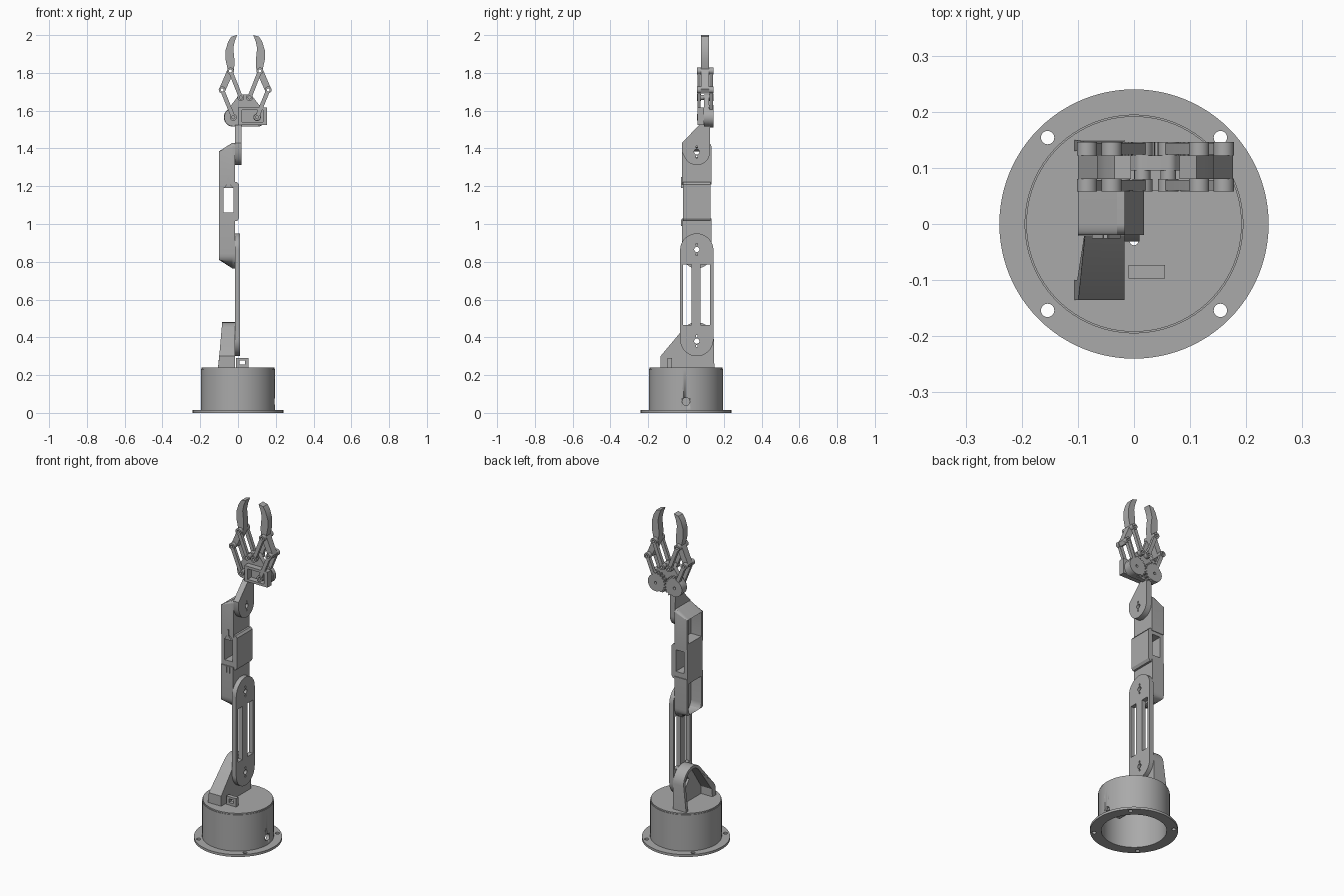
import bpy, bmesh
from math import sin, cos, pi, radians
from mathutils import Vector
from mathutils.geometry import convex_hull_2d

cube = bpy.data.objects.get("Cube")
if cube:
    bpy.data.objects.remove(cube)

grey = bpy.data.materials.new("plain grey")
grey.use_nodes = True
COLOUR = (0.4, 0.4, 0.4, 1)
grey.diffuse_color = COLOUR
grey.node_tree.nodes["Principled BSDF"].inputs["Base Color"].default_value = COLOUR


# Outline helpers
def circle(u, v, r, n=32):
    return [(u + r * cos(2 * pi * i / n), v + r * sin(2 * pi * i / n)) for i in range(n)]


def rect(u0, u1, v0, v1):
    return [(u0, v0), (u1, v0), (u1, v1), (u0, v1)]


def hull(*groups):
    pts = [Vector(p) for g in groups for p in g]
    return [tuple(pts[i]) for i in convex_hull_2d(pts)]


def mirrored(pts, centre):
    return [(2 * centre - u, v) for u, v in pts]


AXES = {"x": lambda u, v, w: (w, u, v),
        "y": lambda u, v, w: (u, w, v),
        "z": lambda u, v, w: (u, v, w)}


def prism(name, axis, lo, hi, outline, holes=(), adjust=None):
    """Extrude a flat outline with holes between lo and hi along an axis."""
    curve = bpy.data.curves.new(name, "CURVE")
    curve.dimensions = "2D"
    curve.fill_mode = "BOTH"
    curve.extrude = (hi - lo) / 2
    for pts in [outline, *holes]:
        spline = curve.splines.new("POLY")
        spline.points.add(len(pts) - 1)
        for point, (u, v) in zip(spline.points, pts):
            point.co = (u, v, 0, 1)
        spline.use_cyclic_u = True
    helper = bpy.data.objects.new("helper", curve)
    mesh = bpy.data.meshes.new_from_object(helper)
    bpy.data.objects.remove(helper)
    bpy.data.curves.remove(curve)
    bm = bmesh.new()
    bm.from_mesh(mesh)
    for vert in bm.verts:
        u, v, w = vert.co
        vert.co = AXES[axis](u, v, w + (lo + hi) / 2)
        if adjust:
            adjust(vert.co)
    bmesh.ops.remove_doubles(bm, verts=bm.verts, dist=1e-5)
    bmesh.ops.recalc_face_normals(bm, faces=bm.faces)
    bm.to_mesh(mesh)
    bm.free()
    mesh.name = name
    mesh.materials.clear()
    mesh.materials.append(grey)
    mesh.shade_smooth()
    mesh.set_sharp_from_angle(angle=radians(30))
    obj = bpy.data.objects.new(name, mesh)
    bpy.context.collection.objects.link(obj)
    return obj


def screw_holes(v):
    """Hub hole with a small slot above and below it."""
    return [circle(MID, v, 0.014, 16),
            rect(MID - 0.004, MID + 0.004, v + 0.02, v + 0.032),
            rect(MID - 0.004, MID + 0.004, v - 0.032, v - 0.02)]


MID = 0.057      # joint axis in y
FACE = -0.017    # mating plane between the arm segments

# Hollow base with a bolted flange, lid and cable hole
bolts = [circle(sx * 0.154, sy * 0.154, 0.012, 16) for sx in (-1, 1) for sy in (-1, 1)]
prism("base_flange", "z", 0, 0.014, circle(0, 0, 0.24, 96), [circle(0, 0, 0.178, 96)] + bolts)
wall = prism("base_wall", "z", 0.014, 0.232, circle(0, 0, 0.195, 96), [circle(0, 0, 0.178, 96)])
cutter = prism("cable_hole_cutter", "x", 0.1, 0.25, circle(0, 0.06, 0.02, 24))
cutter.hide_render = True
cutter.hide_set(True)
cut = wall.modifiers.new("cable_hole", "BOOLEAN")
cut.object = cutter
prism("base_lid", "z", 0.228, 0.24, circle(0, 0, 0.192, 96), [circle(0, -0.03, 0.008, 16)])
prism("base_motor_holder", "z", 0.12, 0.23, rect(0.01, 0.12, -0.11, -0.01))
prism("cable_guide", "y", -0.097, -0.073, rect(-0.01, 0.055, 0.238, 0.29),
      [rect(0.008, 0.038, 0.255, 0.277)])


# Shoulder bracket: arched shell, open on one side, flared at the foot
def flare(co):
    if co.x < -0.06:
        co.x -= 0.02 * min(1, max(0, (0.4 - co.z) / 0.15))


arch = hull(circle(MID, 0.39, 0.09), [(-0.135, 0.238), (-0.135, 0.3), (0.15, 0.238)])
arch_inner = hull(circle(MID, 0.39, 0.072), [(-0.1, 0.24), (-0.1, 0.285), (0.13, 0.24)])
prism("shoulder_shell", "x", -0.086, -0.03, arch, [arch_inner], flare)
prism("shoulder_plate", "x", -0.03, FACE, arch,
      [[(MID - 0.045, 0.37), (MID - 0.01, 0.33), (MID + 0.045, 0.39), (MID + 0.01, 0.43)]])

# Lower arm: flat link with two long slots
prism("lower_arm", "x", FACE, 0.01,
      hull(circle(MID, 0.388, 0.088, 64), circle(MID, 0.862, 0.088, 64)),
      [rect(-0.015, 0.028, 0.465, 0.785), rect(0.078, 0.128, 0.465, 0.785)]
      + screw_holes(0.38) + screw_holes(0.865))


# Forearm: two motor cups joined by a square tube
def chamfer(co):
    if co.x < -0.09:
        co.z = min(1.385, max(0.81, co.z))


for part, corners, inner in (
        ("elbow_cup",
         hull(circle(MID, 0.843, 0.078), rect(-0.021, 0.135, 1.0, 1.03)),
         hull(circle(MID, 0.843, 0.06), rect(-0.003, 0.117, 0.95, 1.0))),
        ("wrist_cup",
         hull(circle(0, 1.41, 0.02), circle(0.114, 1.41, 0.02), rect(-0.02, 0.134, 1.21, 1.23)),
         hull(circle(0.012, 1.392, 0.015), circle(0.102, 1.392, 0.015),
              rect(-0.003, 0.117, 1.24, 1.25)))):
    prism(part + "_wall", "x", -0.1, -0.03, corners, [inner], chamfer)
    axis_z = 0.865 if part == "elbow_cup" else 1.38
    prism(part + "_plate", "x", -0.03, FACE, corners, [circle(MID, axis_z, 0.03, 6)])
prism("forearm_tube", "y", -0.016, 0.13,
      [(-0.1, 1.015), (-0.005, 1.015), (0.005, 1.03), (0.005, 1.21), (-0.005, 1.222), (-0.1, 1.222)],
      [rect(-0.077, -0.024, 1.06, 1.19)])
for x in (-0.06, -0.042):
    prism("cable_clip", "y", -0.026, -0.015, rect(x - 0.003, x + 0.003, 0.99, 1.025))
prism("cable_fin", "y", -0.026, -0.015,
      [(-0.075, 1.19), (-0.024, 1.19), (-0.044, 1.215), (-0.047, 1.25), (-0.054, 1.25), (-0.057, 1.215)])

# Wrist plate
prism("wrist", "x", FACE, 0.018,
      hull(circle(MID, 1.382, 0.07, 48), [(-0.02, 1.38), (-0.02, 1.43), (0.07, 1.525), (0.126, 1.525), (0.126, 1.38)]),
      screw_holes(1.382))

# Gripper palm and its motor mount
GX = 0.038       # gripper centre line
GEAR, KNUCKLE, INNER, JOINT = (-0.025, 1.565), (-0.084, 1.71), (0.015, 1.67), (-0.04, 1.81)
palm = hull(circle(*GEAR, 0.048), mirrored(circle(*GEAR, 0.048), GX),
            circle(*INNER, 0.016), mirrored(circle(*INNER, 0.016), GX))
prism("palm", "y", 0.095, 0.122, palm)
prism("gripper_motor_mount", "y", 0.06, 0.096, rect(0, 0.154, 1.525, 1.618),
      [rect(0.022, 0.132, 1.54, 1.603)])
prism("motor_hub", "y", 0.075, 0.096, circle(2 * GX - GEAR[0], GEAR[1], 0.02), [circle(2 * GX - GEAR[0], GEAR[1], 0.01)])


# Gear with teeth only on the meshing side
def gear(phase, teeth=20):
    pts = []
    for i in range(teeth * 4):
        a = 2 * pi * i / (teeth * 4)
        tooth = 0.066 if (i + phase) % 4 < 2 else 0.057
        r = tooth if cos(a - 0.4) > 0.2 else 0.05
        pts.append((GEAR[0] + r * cos(a), GEAR[1] + r * sin(a)))
    return pts


finger = [(-0.1, 1.715), (-0.055, 1.82), (-0.066, 1.87), (-0.066, 1.92), (-0.052, 1.965), (-0.035, 1.992),
          (-0.005, 2.0), (-0.018, 1.965), (-0.025, 1.93), (-0.018, 1.86), (-0.022, 1.805), (-0.07, 1.7), (-0.088, 1.692)]

# Both sides of the gripper: gear, doubled links, finger and pins
for side in ("right", "left"):
    def place(pts):
        return pts if side == "right" else mirrored(pts, GX)

    def hole(p):
        return place(circle(*p, 0.008, 16))

    prism(side + "_gear", "y", 0.122, 0.146, place(gear(0 if side == "right" else 2)), [hole(GEAR)])
    for layer, lo, hi in (("front", 0.058, 0.08), ("back", 0.122, 0.146)):
        for link, a, b in (("outer", GEAR, KNUCKLE), ("inner", INNER, JOINT)):
            bar = hull(circle(*a, 0.011), circle(*b, 0.011))
            prism(f"{side}_{layer}_{link}_link", "y", lo + 0.002, hi - 0.002, place(bar), [hole(a), hole(b)])
            for p in (a, b):
                prism(f"{side}_{layer}_{link}_boss", "y", lo, hi, place(circle(*p, 0.018)), [hole(p)])
    prism(side + "_finger", "y", 0.08, 0.122, place(finger), [hole(KNUCKLE), hole(JOINT)])
    for p in (GEAR, INNER):
        prism(side + "_spacer", "y", 0.08, 0.096, place(circle(*p, 0.014)), [hole(p)])
